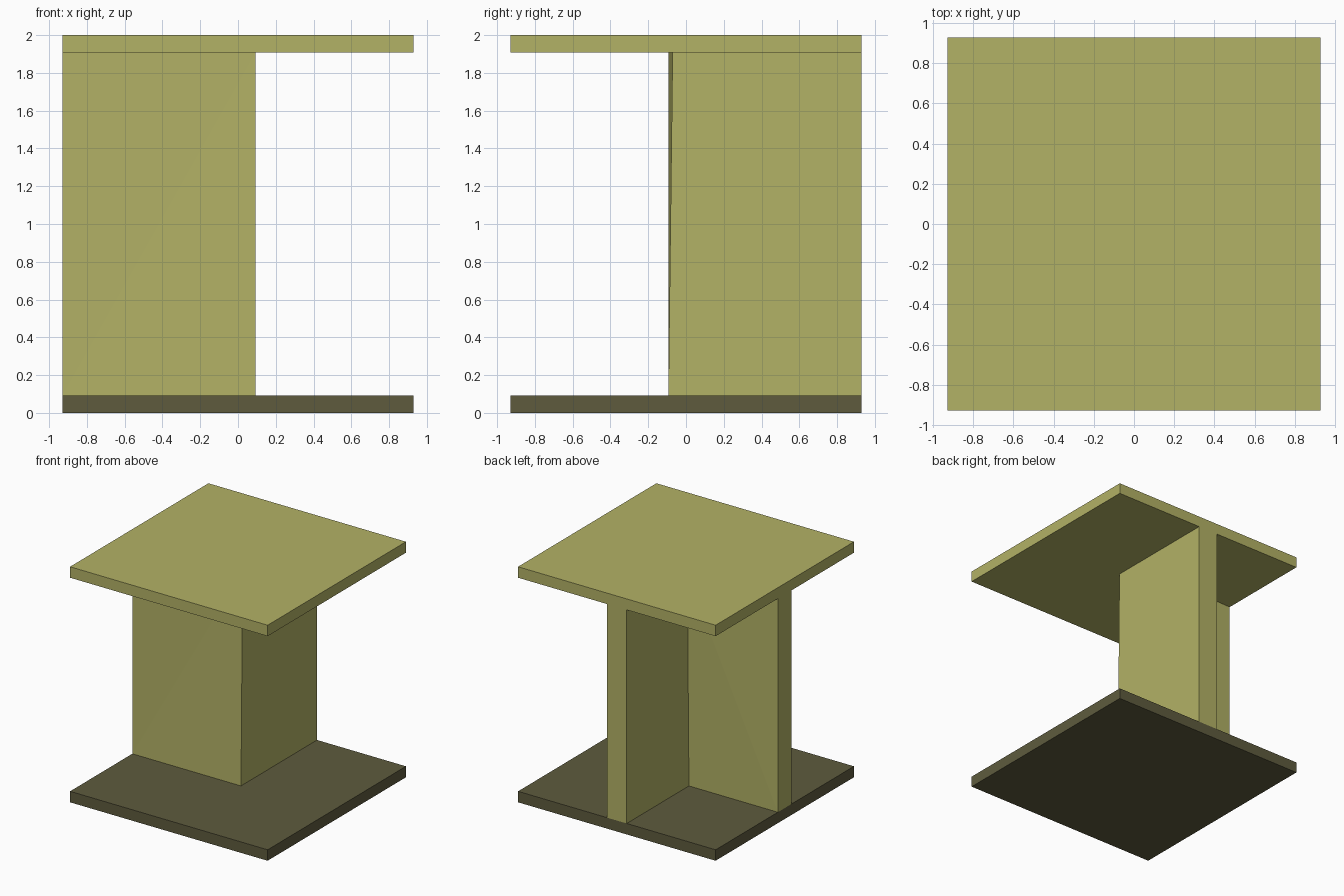
import bpy
import bmesh

cube = bpy.data.objects.get("Cube")
if cube:
    bpy.data.objects.remove(cube, do_unlink=True)

HALF = 0.928    # half width of the square plates
WALL = 0.093    # half thickness of the walls
PLATE = 0.093   # plate thickness
HEIGHT = 2.0
LEAN = 0.022    # backward drift of the corner at its top


def make_material(name, rgb):
    mat = bpy.data.materials.new(name)
    mat.use_nodes = True
    mat.diffuse_color = (*rgb, 1)
    mat.node_tree.nodes["Principled BSDF"].inputs["Base Color"].default_value = (*rgb, 1)
    return mat


def finish(name, bm, mat):
    bmesh.ops.recalc_face_normals(bm, faces=bm.faces)
    mesh = bpy.data.meshes.new(name)
    bm.to_mesh(mesh)
    bm.free()
    mesh.materials.append(mat)
    obj = bpy.data.objects.new(name, mesh)
    bpy.context.collection.objects.link(obj)
    return obj


def make_plate(name, bottom, mat):
    bm = bmesh.new()
    bmesh.ops.create_cube(bm, size=1)
    bmesh.ops.scale(bm, vec=(2 * HALF, 2 * HALF, PLATE), verts=bm.verts)
    bmesh.ops.translate(bm, vec=(0, 0, bottom + PLATE / 2), verts=bm.verts)
    return finish(name, bm, mat)


olive = make_material("olive yellow", (0.45, 0.445, 0.133))
dark = make_material("dark olive", (0.112, 0.105, 0.048))

# Square floor and roof
make_plate("floor_plate", 0, dark)
make_plate("roof_plate", HEIGHT - PLATE, olive)

# L-shaped wall: one arm runs to the right edge, the other to the back edge
outline = [(-HALF, -WALL), (WALL, -WALL), (WALL, HALF),
           (-WALL, HALF), (-WALL, WALL), (-HALF, WALL)]
bm = bmesh.new()
low = [bm.verts.new((x, y, PLATE)) for x, y in outline]
high = [bm.verts.new((x, y, HEIGHT - PLATE)) for x, y in outline]
outer, inner = 1, 4
for corner in (outer, inner):
    high[corner].co.y += LEAN

for i in range(len(outline)):
    j = (i + 1) % len(outline)
    if j == outer:      # warped front face, split towards the leaning corner
        bm.faces.new((low[i], low[j], high[j]))
        bm.faces.new((low[i], high[j], high[i]))
    elif i == inner:    # warped inner face
        bm.faces.new((low[i], low[j], high[i]))
        bm.faces.new((low[j], high[j], high[i]))
    else:
        bm.faces.new((low[i], low[j], high[j], high[i]))
bm.faces.new(low)
bm.faces.new(high)
finish("corner_wall", bm, olive)
